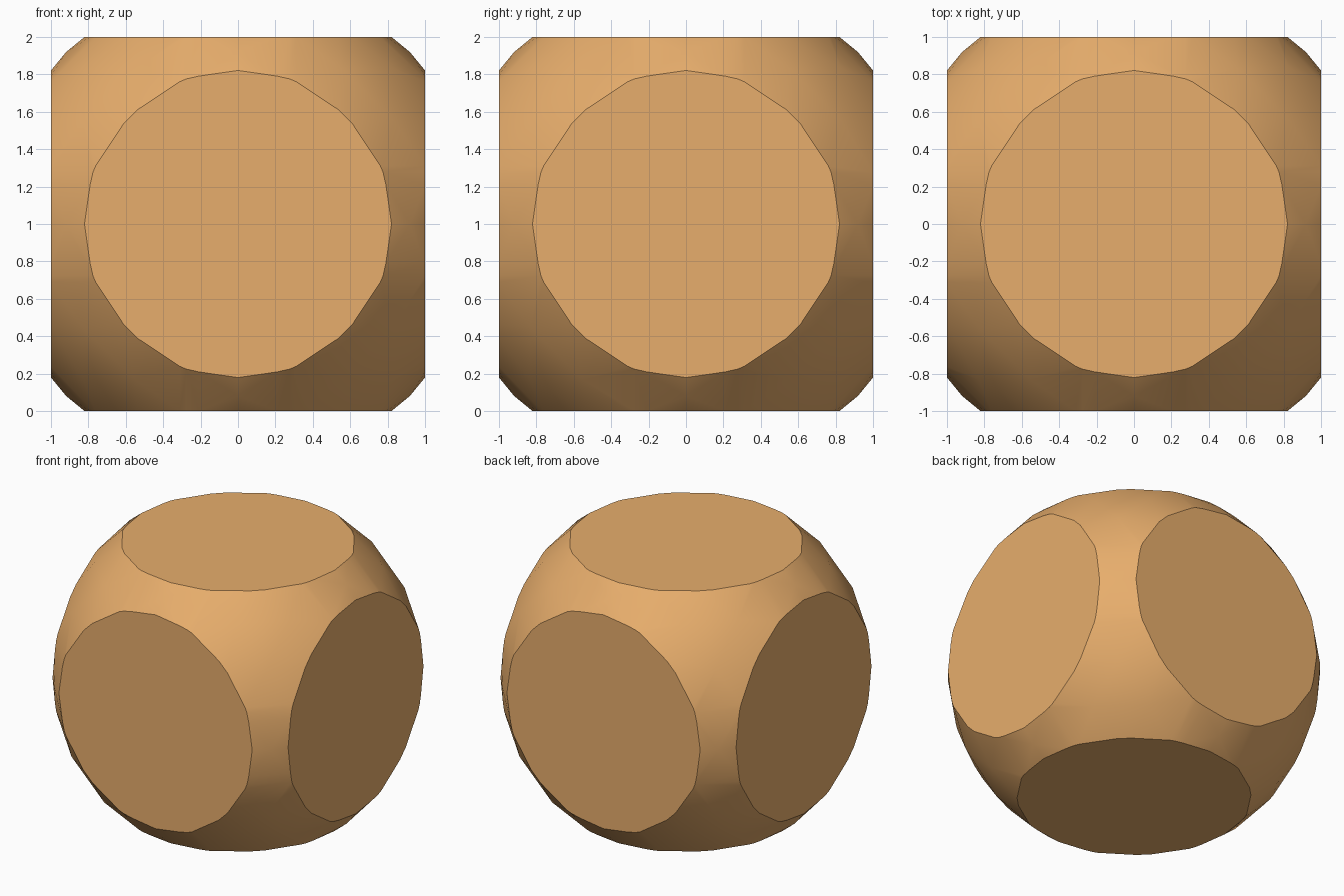
import bpy, bmesh, math

if "Cube" in bpy.data.objects:
    bpy.data.objects.remove(bpy.data.objects["Cube"])

RADIUS = 1.3

# Low-poly ball: octahedron split three times, pushed out to the radius each time
bm = bmesh.new()
for axis in range(3):
    for sign in (-1, 1):
        co = [0, 0, 0]
        co[axis] = sign
        bm.verts.new(co)
bmesh.ops.convex_hull(bm, input=bm.verts[:])
for _ in range(3):
    bmesh.ops.subdivide_edges(bm, edges=bm.edges[:], cuts=1, use_grid_fill=True)
    for v in bm.verts:
        v.co = v.co.normalized() * RADIUS
bmesh.ops.recalc_face_normals(bm, faces=bm.faces[:])
mesh = bpy.data.meshes.new("rounded_cube")
bm.to_mesh(mesh)
bm.free()
body = bpy.data.objects.new("rounded_cube", mesh)
bpy.context.collection.objects.link(body)
body.location.z = 1

# Cube that flattens six sides
bpy.ops.mesh.primitive_cube_add(size=2, location=(0, 0, 1))
cutter = bpy.context.object
cutter.name = "cube_cutter"
cutter.hide_render = True
cutter.hide_viewport = False

mod = body.modifiers.new("flatten_sides", 'BOOLEAN')
mod.operation = 'INTERSECT'
mod.solver = 'EXACT'
mod.object = cutter

bpy.ops.object.select_all(action='DESELECT')
body.select_set(True)
bpy.context.view_layer.objects.active = body
bpy.ops.object.modifier_apply(modifier=mod.name)
bpy.data.objects.remove(cutter)

# Smooth shading and warm orange colour
bpy.ops.object.shade_smooth_by_angle(angle=math.radians(35))
mat = bpy.data.materials.new("orange")
mat.diffuse_color = (0.8, 0.42, 0.15, 1)
mat.use_nodes = True
mat.node_tree.nodes["Principled BSDF"].inputs["Base Color"].default_value = mat.diffuse_color
body.data.materials.clear()
body.data.materials.append(mat)
